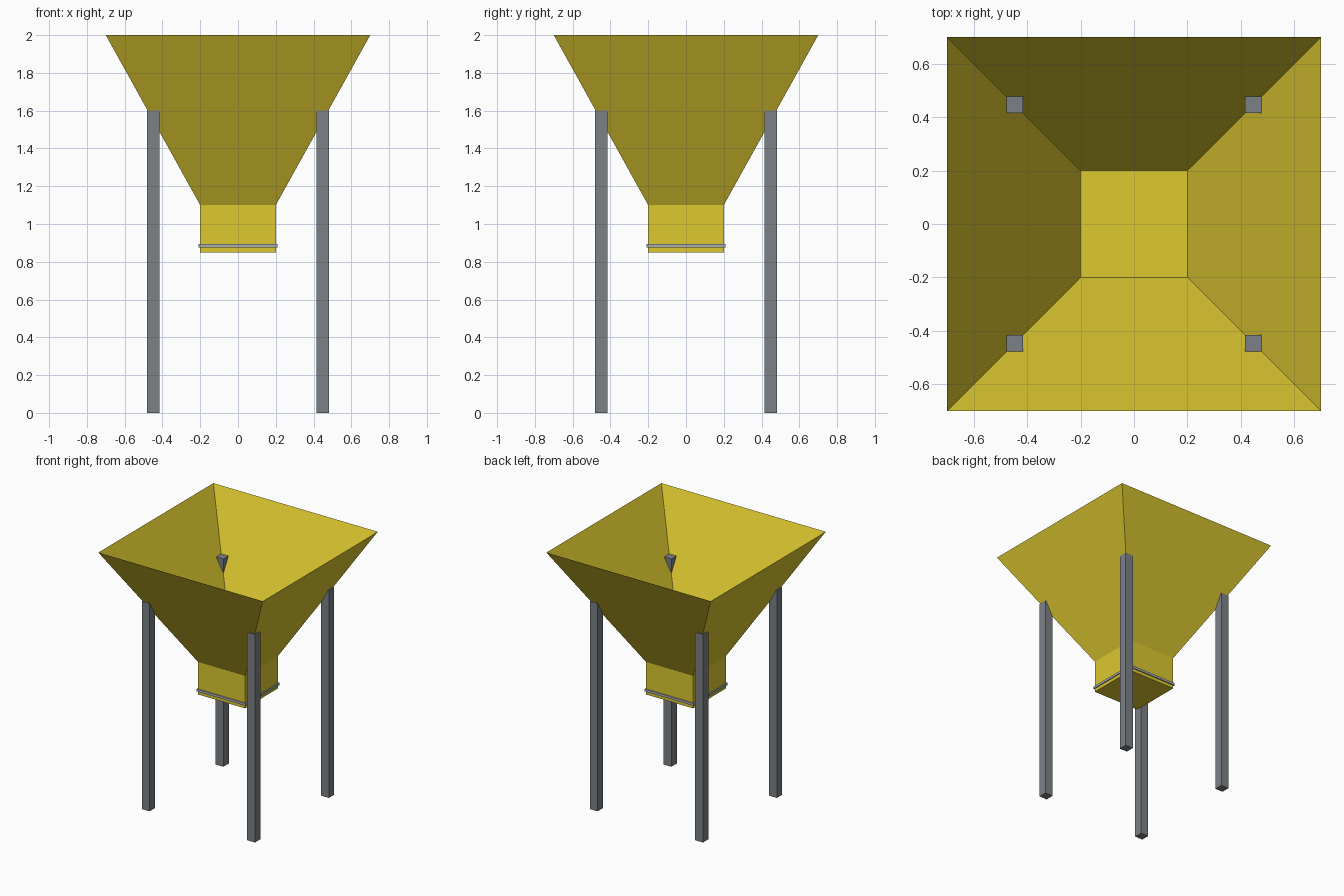
import bpy, bmesh

if "Cube" in bpy.data.objects:
    bpy.data.objects.remove(bpy.data.objects["Cube"])


def material(name, rgb):
    m = bpy.data.materials.new(name)
    m.diffuse_color = (*rgb, 1)
    m.use_nodes = True
    m.node_tree.nodes["Principled BSDF"].inputs["Base Color"].default_value = m.diffuse_color
    return m


yellow = material("hopper_yellow", (0.72, 0.58, 0.03))
steel = material("leg_grey", (0.2, 0.22, 0.24))
light_steel = material("gate_grey", (0.4, 0.42, 0.44))


def box(name, x, y, width, z0, z1, mat):
    bpy.ops.mesh.primitive_cube_add(size=1, location=(x, y, (z0 + z1) / 2))
    ob = bpy.context.object
    ob.name = name
    ob.scale = (width, width, z1 - z0)
    bpy.ops.object.transform_apply(location=False, rotation=False, scale=True)
    ob.data.materials.append(mat)
    return ob


# Thin sheet funnel, open at the top and bottom
bm = bmesh.new()
corners = [(-1, -1), (1, -1), (1, 1), (-1, 1)]
low = [bm.verts.new((x * 0.2, y * 0.2, 1.1)) for x, y in corners]
high = [bm.verts.new((x * 0.7, y * 0.7, 2.0)) for x, y in corners]
for i in range(4):
    j = (i + 1) % 4
    bm.faces.new((low[i], low[j], high[j], high[i]))
mesh = bpy.data.meshes.new("funnel")
bm.to_mesh(mesh)
bm.free()
mesh.materials.append(yellow)
bpy.context.collection.objects.link(bpy.data.objects.new("funnel", mesh))

# Closed outlet box and the slide gate around it
box("outlet", 0, 0, 0.4, 0.85, 1.1, yellow)
box("slide_gate", 0, 0, 0.416, 0.875, 0.893, light_steel)

# Four square legs
for sx, side in ((-1, "left"), (1, "right")):
    for sy, end in ((-1, "front"), (1, "back")):
        box(f"{end}_{side}_leg", sx * 0.449, sy * 0.449, 0.066, 0, 1.6, steel)
